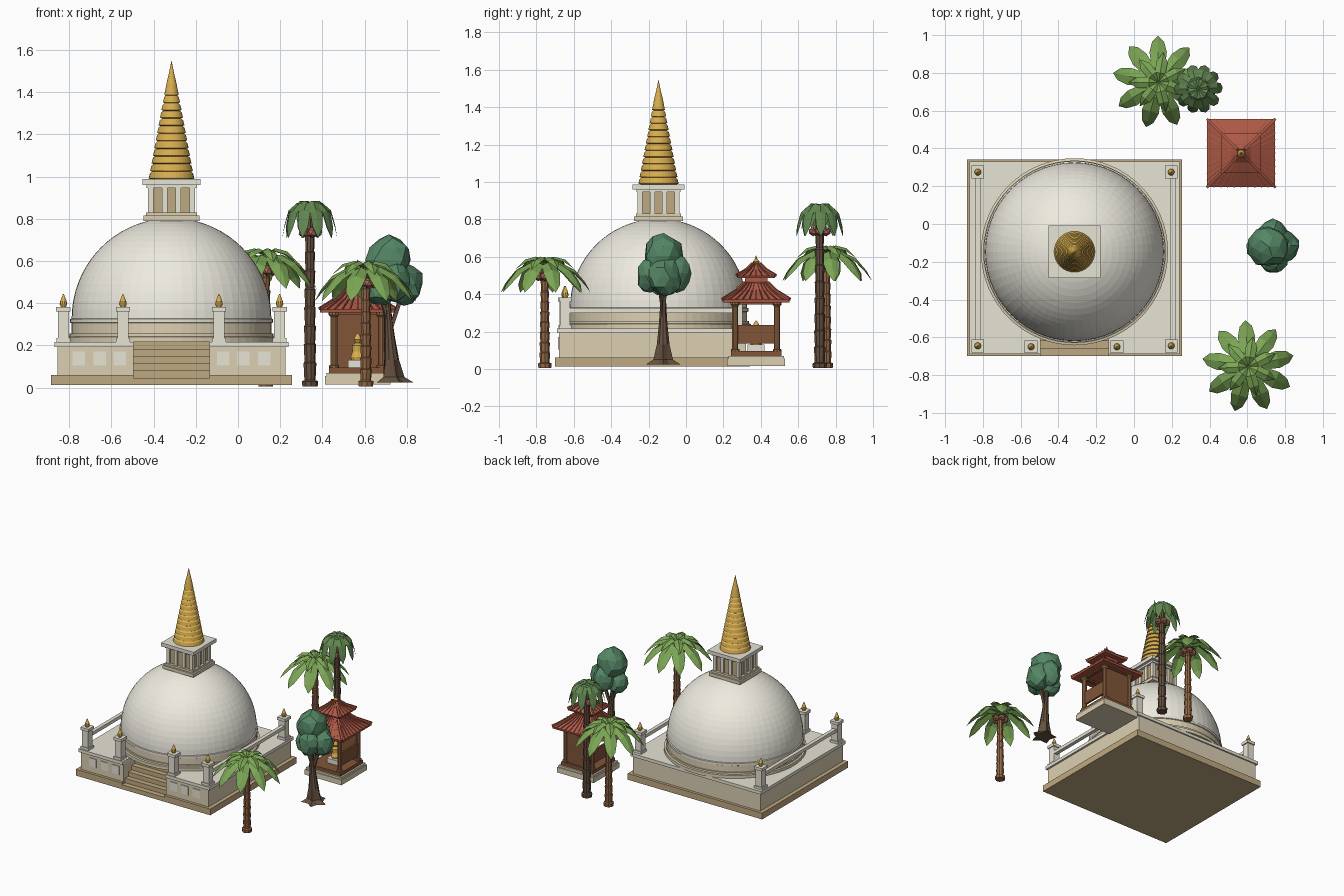
import bpy, bmesh, math, random
from mathutils import Vector, Matrix

if "Cube" in bpy.data.objects:
    bpy.data.objects.remove(bpy.data.objects["Cube"])
random.seed(4)

def mat(name, r, g, b):
    m = bpy.data.materials.new(name)
    m.diffuse_color = (r, g, b, 1)
    m.use_nodes = True
    m.node_tree.nodes["Principled BSDF"].inputs["Base Color"].default_value = m.diffuse_color
    return m

CREAM = mat("cream", .80, .77, .66)
STONE = mat("stone", .72, .63, .45)
TAN = mat("tan", .52, .40, .22)
WHITE = mat("plaster", .85, .83, .74)
GOLD = mat("gold", .70, .43, .08)
WOOD = mat("wood", .22, .09, .04)
ROOF = mat("roof", .42, .10, .06)
BARK = mat("bark", .30, .14, .06)
DARK = mat("dark_bark", .13, .08, .05)
LEAF = mat("leaf", .20, .38, .09)
DLEAF = mat("dark_leaf", .12, .24, .08)
TREE = mat("tree_leaf", .09, .24, .13)
NUT = mat("nut", .38, .14, .09)

def finish(name, bm, m, smooth=False):
    bmesh.ops.recalc_face_normals(bm, faces=bm.faces)
    me = bpy.data.meshes.new(name)
    bm.to_mesh(me)
    bm.free()
    me.materials.append(m)
    o = bpy.data.objects.new(name, me)
    bpy.context.collection.objects.link(o)
    return o

def boxes(name, m, *spans):
    # each span is x0, x1, y0, y1, z0, z1
    bm = bmesh.new()
    for x0, x1, y0, y1, z0, z1 in spans:
        M = Matrix.Translation(((x0+x1)/2, (y0+y1)/2, (z0+z1)/2)) @ Matrix.Diagonal((x1-x0, y1-y0, z1-z0, 1))
        bmesh.ops.create_cube(bm, size=1, matrix=M)
    return finish(name, bm, m)

def sq(cx, cy, h, z0, z1):
    return (cx-h, cx+h, cy-h, cy+h, z0, z1)

def lathe(name, m, cx, cy, prof, n, turn=0, star=0):
    # profile of (radius, z), optionally with star-like buttresses
    bm = bmesh.new()
    rings = []
    for i, (r, z) in enumerate(prof):
        ring = []
        for k in range(n):
            a = turn + 2*math.pi*k/n
            q = r*(1 - (star*(k % 2) if i < 2 else 0))
            ring.append(bm.verts.new((cx+q*math.cos(a), cy+q*math.sin(a), z)))
        rings.append(ring)
    for a, b in zip(rings, rings[1:]):
        for k in range(n):
            bm.faces.new((a[k], a[(k+1) % n], b[(k+1) % n], b[k]))
    bm.faces.new(rings[0])
    bm.faces.new(rings[-1])
    return finish(name, bm, m)

def square_lathe(name, m, cx, cy, prof):
    return lathe(name, m, cx, cy, [(r*math.sqrt(2), z) for r, z in prof], 4, math.pi/4)

# Terrace: rear block and two front wings with the stair between
CX, CY = -.315, -.147
SX0, SX1 = -.495, -.135
for name, m, g, z0, z1 in (("plinth", TAN, 0, .012, .06), ("terrace_wall", STONE, .03, .06, .193), ("terrace_cap", CREAM, .015, .193, .217)):
    f = -.70 + g*.7
    x0, x1 = -.885+g, .255-g
    boxes(name, m, (x0, x1, -.46, .342-g*.7, z0, z1), (x0, SX0, f, -.46, z0, z1), (SX1, x1, f, -.46, z0, z1))
N = 6
boxes("stairs", TAN, *[(SX0, SX1, -.70+.04*i, -.455, .012+.034*i, .012+.034*(i+1)) for i in range(N)])
boxes("wall_panels", CREAM, *[(CX+s*d-.03, CX+s*d+.03, -.684, -.67, .105, .17) for s in (-1, 1) for d in (.245, .34, .44)])

# Corner and gate posts with gold finials, side rails
for i, (x, y) in enumerate([(-.827, -.645), (-.545, -.65), (-.09, -.65), (.197, -.645), (-.827, .275), (.197, .275)]):
    boxes(f"post_{i}", CREAM, sq(x, y, .033, .215, .235), sq(x, y, .026, .235, .36), sq(x, y, .034, .36, .382))
    lathe(f"post_finial_{i}", GOLD, x, y, [(.012, .382), (.018, .395), (.015, .41), (.002, .443)], 10)
boxes("side_rails", CREAM, *[(x-.014, x+.014, -.645, .275, .3, .325) for x in (-.827, .205)])

# Drum and dome
lathe("drum_base", STONE, CX, CY, [(.495, .215), (.495, .24), (.483, .243), (.483, .257), (.474, .257), (.474, .31)], 64)
lathe("drum_ring", CREAM, CX, CY, [(.474, .305), (.48, .308), (.48, .325), (.472, .328)], 64)
lathe("dome", WHITE, CX, CY, [(.473, .31)] + [(.473*math.cos(t*math.pi/36), .328+.475*math.sin(t*math.pi/36)) for t in range(18)] + [(.002, .803)], 56)

# Square relic chamber
boxes("chamber_foot", STONE, sq(CX, CY, .132, .79, .815), sq(CX, CY, .12, .815, .83))
boxes("chamber_core", TAN, sq(CX, CY, .1, .825, .96))
g = (-.099, -.033, .033, .099)
boxes("chamber_pilasters", CREAM, *[sq(CX+a, CY+b, .013, .83, .955) for a in g for b in g if abs(a) > .09 or abs(b) > .09])
boxes("chamber_cap", CREAM, sq(CX, CY, .118, .945, .96), sq(CX, CY, .138, .96, .987))

# Ringed spire
prof = []
R = 11
for i in range(R):
    z, r = .987+i*.036, .108-.0067*i
    prof += [(r-.012, z), (r, z+.004), (r-.006, z+.028), (r-.014, z+.036)]
prof += [(.034, 1.386), (.024, 1.44), (.012, 1.49), (.001, 1.545)]
lathe("spire", GOLD, CX, CY, prof, 32)

# Pavilion
PX, PY = .567, .375
boxes("pavilion_base", STONE, sq(PX, PY, .155, .015, .055), sq(PX, PY, .148, .055, .07))
boxes("pavilion_floor", WOOD, sq(PX, PY, .135, .07, .095))
for i, (a, b) in enumerate([(s, t) for s in (-1, 1) for t in (-1, 1)]):
    lathe(f"pavilion_column_{i}", BARK, PX+a*.112, PY+b*.112, [(.024, .09), (.024, .105), (.017, .108), (.017, .335), (.026, .345), (.026, .36)], 10)
boxes("pavilion_walls", WOOD, (PX-.115, PX+.115, PY+.1, PY+.118, .09, .36),
      *[(PX+s*.112-.008, PX+s*.112+.008, PY-.11, PY+.11, .135, .235) for s in (-1, 1)])
boxes("pavilion_beams", WOOD, *[(PX-.13, PX+.13, PY+s*.112-.012, PY+s*.112+.012, .345, .37) for s in (-1, 1)],
      *[(PX+s*.112-.012, PX+s*.112+.012, PY-.13, PY+.13, .345, .37) for s in (-1, 1)])
boxes("statue_pedestal", CREAM, sq(PX, PY, .045, .095, .13))
lathe("statue", GOLD, PX, PY, [(.03, .13), (.034, .145), (.025, .17), (.027, .2), (.01, .212), (.018, .228), (.012, .245), (.002, .258)], 12)
square_lathe("lower_roof", ROOF, PX, PY, [(.178, .355), (.18, .37), (.1, .42), (.06, .46), (.06, .492)])
square_lathe("upper_roof", ROOF, PX, PY, [(.1, .485), (.104, .498), (.05, .53), (.018, .562), (.018, .57)])
lathe("roof_finial", GOLD, PX, PY, [(.014, .565), (.018, .575), (.008, .585), (.001, .607)], 8)

def bar(bm, a, b, w):
    a, b = Vector(a), Vector(b)
    d = b-a
    M = Matrix.Translation((a+b)/2) @ d.to_track_quat('Z', 'X').to_matrix().to_4x4() @ Matrix.Diagonal((w, w, d.length, 1))
    bmesh.ops.create_cube(bm, size=1, matrix=M)

# Roof ribs and hip ridges on all four slopes
bm = bmesh.new()
for q in range(4):
    rot = Matrix.Translation((PX, PY, 0)) @ Matrix.Rotation(q*math.pi/2, 4, 'Z')
    for outer, z0, mid, z1, inner, z2, n in ((.18, .373, .1, .423, .06, .463, 5), (.104, .5, .05, .532, .018, .564, 3)):
        for k in range(-n, n+1):
            t = k/n if k < n else 1
            w = .014 if k == n else .006
            if k == -n:
                continue
            s = 1 if k == n else .45+.55*abs(t)
            p = [rot @ Vector((outer*t, -outer, z0)), rot @ Vector((mid*t, -mid, z1)), rot @ Vector((inner*t, -inner, z2))]
            bar(bm, p[0], p[1], w)
            bar(bm, p[1], p[2], w)
finish("roof_ribs", bm, ROOF)

# Palms: ringed trunk, folded pointed fronds, nuts
def frond(bm, base, ang, path, widths):
    d = Vector((math.cos(ang), math.sin(ang), 0))
    s = Vector((-d.y, d.x, 0))
    rows = []
    for (r, z), w in zip(path, widths):
        c = base + d*r + Vector((0, 0, z))
        rows.append([bm.verts.new(c+s*w-Vector((0, 0, w*.45))), bm.verts.new(c), bm.verts.new(c-s*w-Vector((0, 0, w*.45)))])
    for a, b in zip(rows, rows[1:]):
        for k in (0, 1):
            bm.faces.new((a[k], a[k+1], b[k+1], b[k]))

def palm(name, x, y, h, r0, bark, leaf, layers, nut_z):
    prof = [(r0*1.25, .005), (r0*1.3, .03)]
    n = 9
    for i in range(n):
        z = .035+(h-.035)*i/n
        r = r0*(1-.3*i/n)
        prof += [(r*.9, z), (r*1.05, z+(h-.035)/n*.93)]
    lathe(name+"_trunk", bark, x, y, prof, 9)
    bm = bmesh.new()
    for count, turn, path, widths in layers:
        for k in range(count):
            frond(bm, Vector((x, y, h)), turn+2*math.pi*k/count+random.uniform(-.06, .06), path, widths)
    finish(name+"_fronds", bm, leaf)
    bm = bmesh.new()
    for k in range(5):
        a = k*2*math.pi/5
        bmesh.ops.create_icosphere(bm, subdivisions=1, radius=.026, matrix=Matrix.Translation((x+.036*math.cos(a), y+.036*math.sin(a), nut_z)))
    finish(name+"_nuts", bm, NUT)

wide = [(9, .2, [(0, .03), (.08, .045), (.16, .005), (.215, -.06), (.245, -.115)], [.012, .035, .046, .032, .001]),
        (7, .5, [(0, .045), (.05, .075), (.11, .06), (.16, .01)], [.012, .028, .03, .001])]
tight = [(10, 0, [(0, .05), (.06, .055), (.1, .02), (.12, -.05), (.13, -.11)], [.01, .025, .03, .024, .001]),
         (8, .3, [(0, .06), (.05, .065), (.085, .02), (.1, -.07)], [.01, .026, .028, .001])]
palm("back_palm", .13, .75, .585, .028, BARK, LEAF, wide, .555)
palm("front_palm", .605, -.755, .525, .028, BARK, LEAF, wide, .495)
palm("tall_palm", .34, .715, .82, .03, DARK, DLEAF, tight, .735)

# Broadleaf tree: flared trunk, branches, faceted crown
TX, TY = .735, -.122
trunk = lathe("tree_trunk", DARK, TX, TY, [(.095, .025), (.055, .05), (.036, .13), (.024, .24), (.018, .33), (.014, .43)], 10, 0, .4)
for v in trunk.data.vertices:
    v.co.x -= .03*max(0, v.co.z-.03)/.4
bm = bmesh.new()
bar(bm, (TX-.015, TY, .27), (.78, TY+.01, .45), .018)
bar(bm, (TX-.02, TY, .3), (.67, TY-.02, .45), .016)
finish("tree_branches", bm, DARK)
bm = bmesh.new()
for x, y, z, r, h in ((.715, -.12, .605, .112, .12), (.785, -.115, .49, .095, .108), (.675, -.13, .47, .078, .085), (.74, -.19, .5, .075, .1), (.735, -.05, .51, .078, .1)):
    vs = bmesh.ops.create_icosphere(bm, subdivisions=2, radius=1)["verts"]
    for v in vs:
        k = random.uniform(.88, 1.06)
        v.co = Vector((x+v.co.x*r*k, y+v.co.y*r*k, z+v.co.z*h*k))
finish("tree_crown", bm, TREE)
